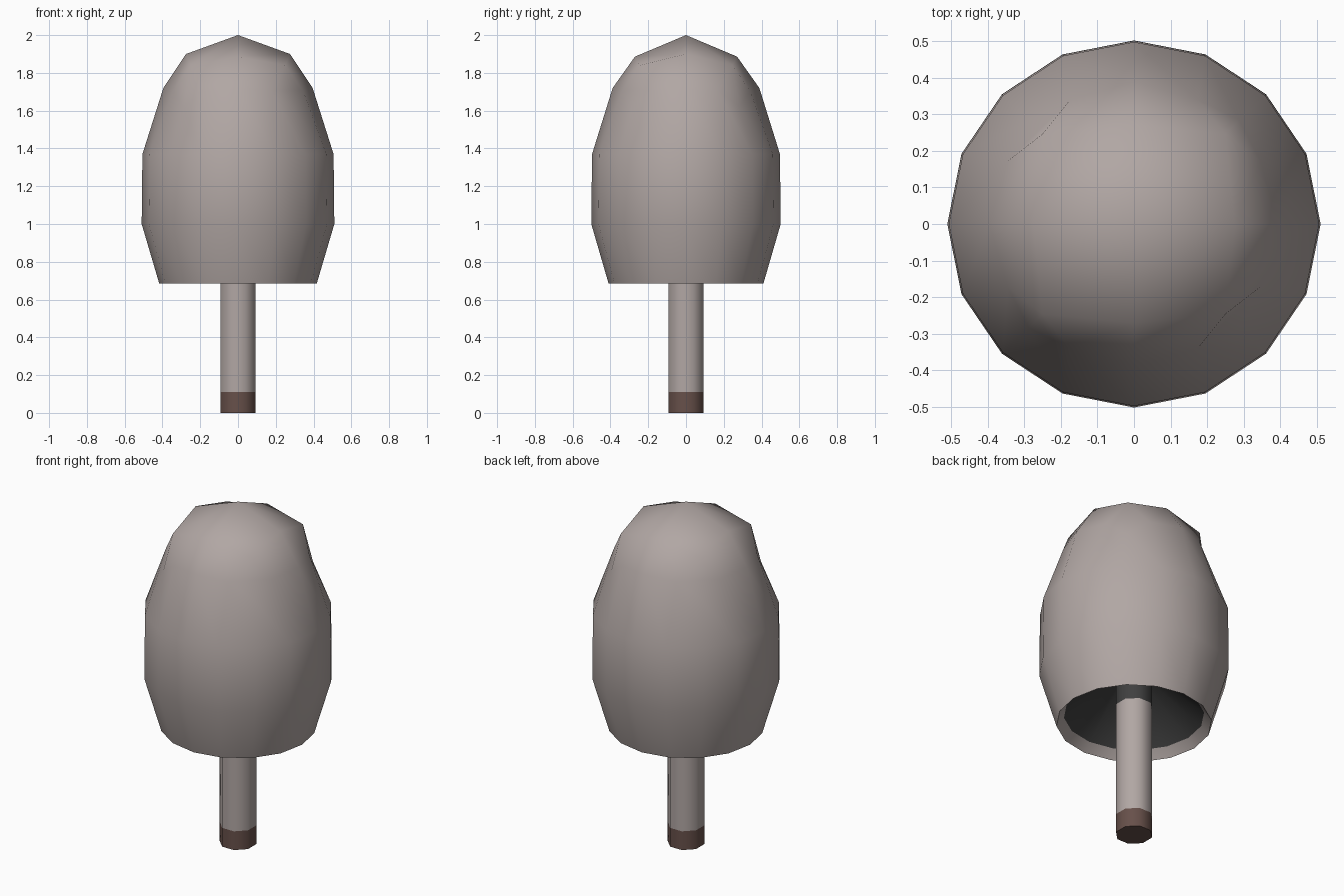
import bpy, bmesh, math

if "Cube" in bpy.data.objects:
    bpy.data.objects.remove(bpy.data.objects["Cube"])


def material(name, rgb):
    m = bpy.data.materials.new(name)
    m.diffuse_color = (*rgb, 1)
    m.use_nodes = True
    m.node_tree.nodes["Principled BSDF"].inputs["Base Color"].default_value = m.diffuse_color
    return m


GREY = material("warm_grey", (0.44, 0.385, 0.37))
BROWN = material("dark_brown", (0.135, 0.08, 0.068))
DARK = material("dark_inside", (0.05, 0.05, 0.05))


def finish(bm, name, mats):
    bmesh.ops.recalc_face_normals(bm, faces=bm.faces)
    me = bpy.data.meshes.new(name)
    bm.to_mesh(me)
    bm.free()
    ob = bpy.data.objects.new(name, me)
    bpy.context.collection.objects.link(ob)
    for m in mats:
        me.materials.append(m)
    bpy.ops.object.select_all(action='DESELECT')
    bpy.context.view_layer.objects.active = ob
    ob.select_set(True)
    bpy.ops.object.shade_smooth_by_angle(angle=math.radians(60))
    return ob


def ring(bm, r, z, n, offset=0.0, sy=1.0):
    angles = [math.tau * (k + offset) / n for k in range(n)]
    return [bm.verts.new((r * math.cos(a), r * sy * math.sin(a), z)) for a in angles]


def bridge(bm, a, b, mat=0):
    n = len(a)
    for k in range(n):
        f = bm.faces.new((a[k], a[(k + 1) % n], b[(k + 1) % n], b[k]))
        f.material_index = mat


# canopy: rounded-square cap on a 5 x 5 grid (one octant defined, mirrored)
bm = bmesh.new()
SY = 0.983
OCTANT = {(0, 0): (0, 0, 2.0), (1, 0): (0.275, 0, 1.9), (1, 1): (0.25, 0.25, 1.84),
          (2, 0): (0.395, 0, 1.72), (2, 1): (0.345, 0.175, 1.705), (2, 2): (0.288, 0.288, 1.62)}
grid = {}
for i in range(-2, 3):
    for j in range(-2, 3):
        a, b = abs(i), abs(j)
        px, py, z = OCTANT[(max(a, b), min(a, b))]
        if b > a:
            px, py = py, px
        if (a, b) == (0, 1):
            z -= 0.014
        grid[i, j] = bm.verts.new((math.copysign(px, i), math.copysign(py, j) * SY, z))
for i in range(-2, 2):
    for j in range(-2, 2):
        q = [grid[i, j], grid[i + 1, j], grid[i + 1, j + 1], grid[i, j + 1]]
        if i in (-2, 1) and j in (-2, 1):
            # corner quads are split; two opposite corners are flattened
            bm.faces.new((q[0], q[1], q[2]))
            bm.faces.new((q[0], q[2], q[3]))
        else:
            bm.faces.new(q)


def step(c):
    return round(max(-2, min(2, 2.9 * c)))


# canopy: side rows, rim and dark hollow
prev = [grid[step(math.cos(math.tau * k / 16)), step(math.sin(math.tau * k / 16))] for k in range(16)]
for r, z, mat in ((0.506, 1.37, 0), (0.51, 1.0, 0), (0.417, 0.685, 0), (0.377, 0.735, 0), (0.09, 0.99, 1)):
    cur = ring(bm, r, z, 16, sy=SY)
    bridge(bm, prev, cur, mat)
    prev = cur
bm.faces.new(prev).material_index = 1
finish(bm, "canopy", [GREY, DARK])

# pole: eight sides, brown foot, dark where it enters the canopy
bm = bmesh.new()
prev = ring(bm, 0.1, 0, 8, 0.5)
bm.faces.new(prev).material_index = 1
for z, mat in ((0.11, 1), (0.785, 0), (1.0, 2)):
    cur = ring(bm, 0.1, z, 8, 0.5)
    bridge(bm, prev, cur, mat)
    prev = cur
bm.faces.new(prev).material_index = 2
finish(bm, "pole", [GREY, BROWN, DARK])
